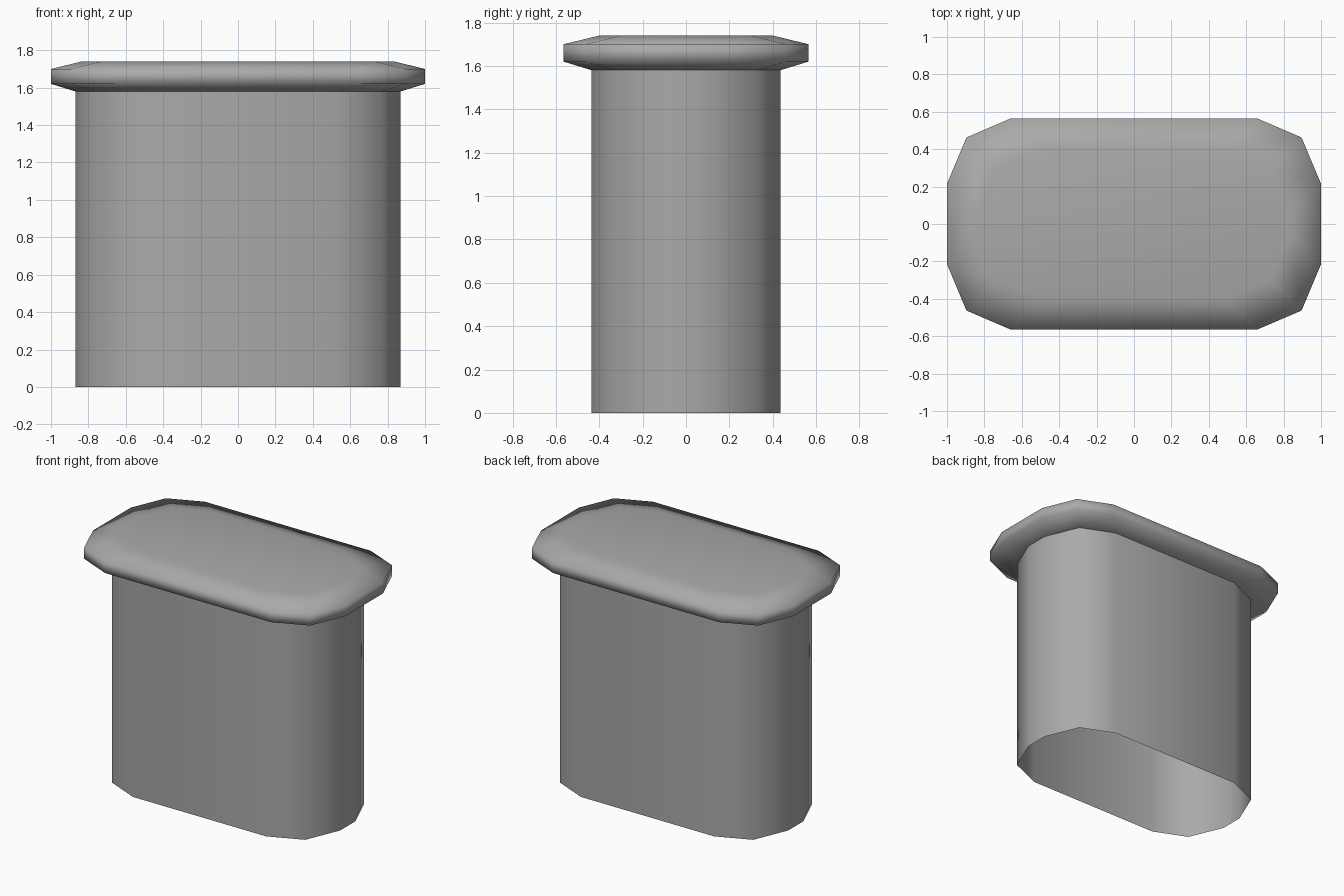
import bpy, bmesh

if "Cube" in bpy.data.objects:
    bpy.data.objects.remove(bpy.data.objects["Cube"], do_unlink=True)

grey = bpy.data.materials.new("plain_grey")
grey.use_nodes = True
colour = (0.4, 0.4, 0.4, 1)
grey.diffuse_color = colour
grey.node_tree.nodes["Principled BSDF"].inputs["Base Color"].default_value = colour

# One chamfered corner of the body outline
CORNER = [(0.87, 0.085), (0.766, 0.333), (0.528, 0.435)]


def outline(grow):
    """Twelve-sided outline with every corner moved outward by grow."""
    c = [(x + grow, y + grow) for x, y in CORNER]
    half = c + [(-x, y) for x, y in reversed(c)]
    return half + [(-x, -y) for x, y in half]


def loft(name, levels, cap_top=False):
    """Skin a stack of outlines given as (grow, height)."""
    bm = bmesh.new()
    rings = [[bm.verts.new((x, y, z)) for x, y in outline(g)] for g, z in levels]
    for low, high in zip(rings, rings[1:]):
        n = len(low)
        for i in range(n):
            j = (i + 1) % n
            bm.faces.new((low[i], low[j], high[j], high[i]))
    if cap_top:
        bm.faces.new(rings[-1])
    for f in bm.faces:
        f.smooth = True
    mesh = bpy.data.meshes.new(name)
    bm.to_mesh(mesh)
    bm.free()
    mesh.materials.append(grey)
    obj = bpy.data.objects.new(name, mesh)
    bpy.context.collection.objects.link(obj)
    return obj


# Hollow body, open underneath
loft("body_wall", [(0, 0), (0, 1.58)])

# Overhanging lid with sloped upper and lower edges
loft("lid", [(0, 1.58), (0.13, 1.62), (0.13, 1.70), (-0.035, 1.74)], cap_top=True)
